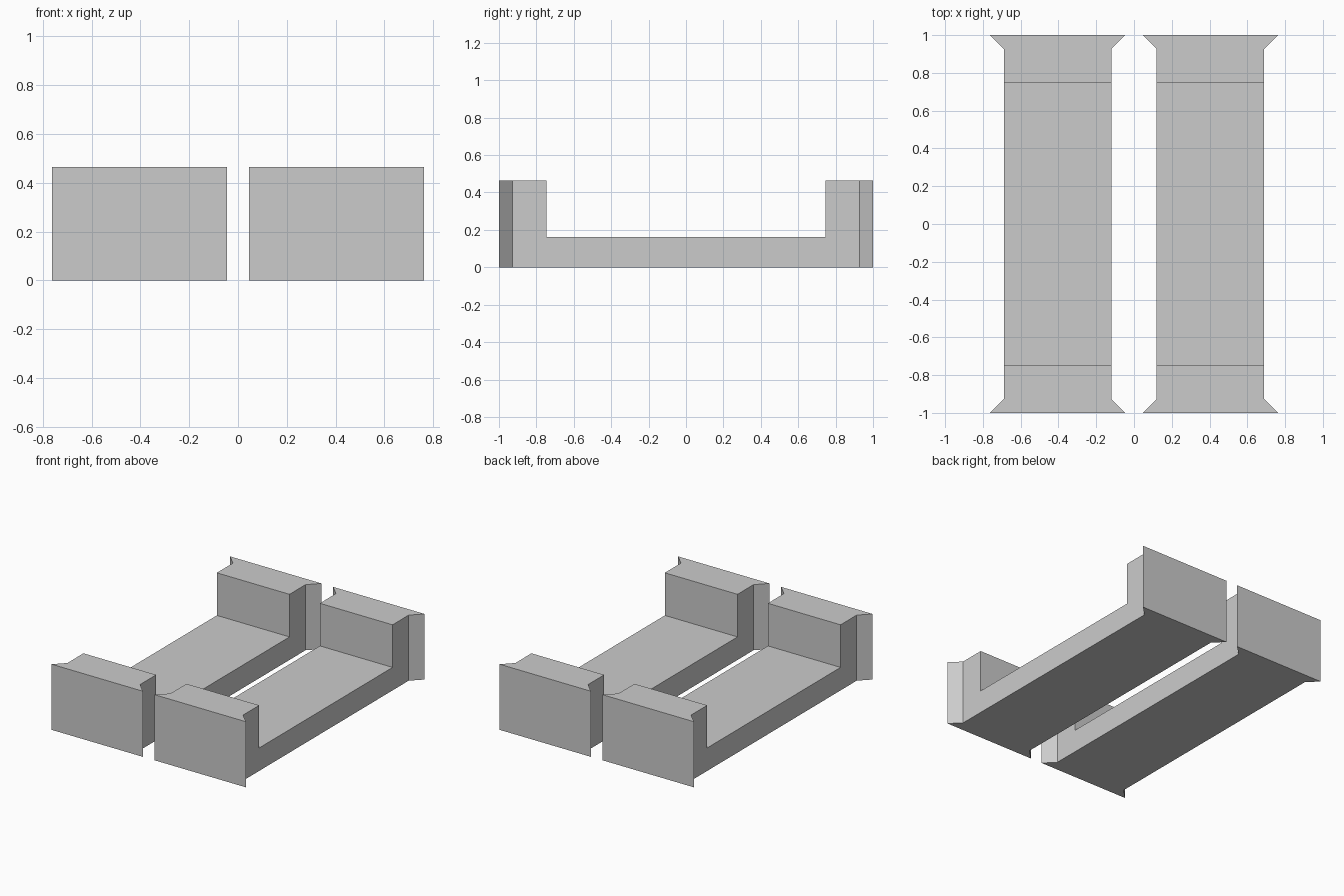
import bpy, bmesh
from mathutils import Vector

if "Cube" in bpy.data.objects:
    bpy.data.objects.remove(bpy.data.objects["Cube"])

INNER, OUTER = 0.119, 0.689     # body width range in x
FLARE = 0.073                   # sideways growth and depth of the dovetail ends
NECK = 1.0 - FLARE              # y where the flare begins
POCKET = 0.747                  # half length of the recess
FLOOR, TOP = 0.163, 0.465

grey = bpy.data.materials.new("plain grey")
grey.diffuse_color = (0.6, 0.6, 0.6, 1.0)
grey.use_nodes = True
grey.node_tree.nodes["Principled BSDF"].inputs["Base Color"].default_value = grey.diffuse_color


def make_bracket(name, x0, x1):
    bm = bmesh.new()
    # U-shaped side profile, extruded across the width
    profile = [(-NECK, 0), (NECK, 0), (NECK, TOP), (POCKET, TOP),
               (POCKET, FLOOR), (-POCKET, FLOOR), (-POCKET, TOP), (-NECK, TOP)]
    face = bm.faces.new([bm.verts.new((x0, y, z)) for y, z in profile])
    side = bmesh.ops.extrude_face_region(bm, geom=[face])["geom"]
    bmesh.ops.translate(bm, vec=(x1 - x0, 0, 0),
                        verts=[v for v in side if isinstance(v, bmesh.types.BMVert)])
    bmesh.ops.recalc_face_normals(bm, faces=bm.faces[:])

    # Flared dovetail flange at both ends
    mid = (x0 + x1) / 2
    ends = [f for f in bm.faces
            if all(abs(abs(v.co.y) - NECK) < 1e-4 for v in f.verts) and abs(f.normal.y) > 0.9]
    for end in ends:
        new = bmesh.ops.extrude_discrete_faces(bm, faces=[end])["faces"][0]
        for v in new.verts:
            v.co += Vector((FLARE if v.co.x > mid else -FLARE,
                            FLARE if v.co.y > 0 else -FLARE, 0))
    bmesh.ops.recalc_face_normals(bm, faces=bm.faces[:])

    mesh = bpy.data.meshes.new(name)
    bm.to_mesh(mesh)
    bm.free()
    mesh.materials.append(grey)
    bpy.context.collection.objects.link(bpy.data.objects.new(name, mesh))


# Two matching brackets side by side
make_bracket("right_bracket", INNER, OUTER)
make_bracket("left_bracket", -OUTER, -INNER)
